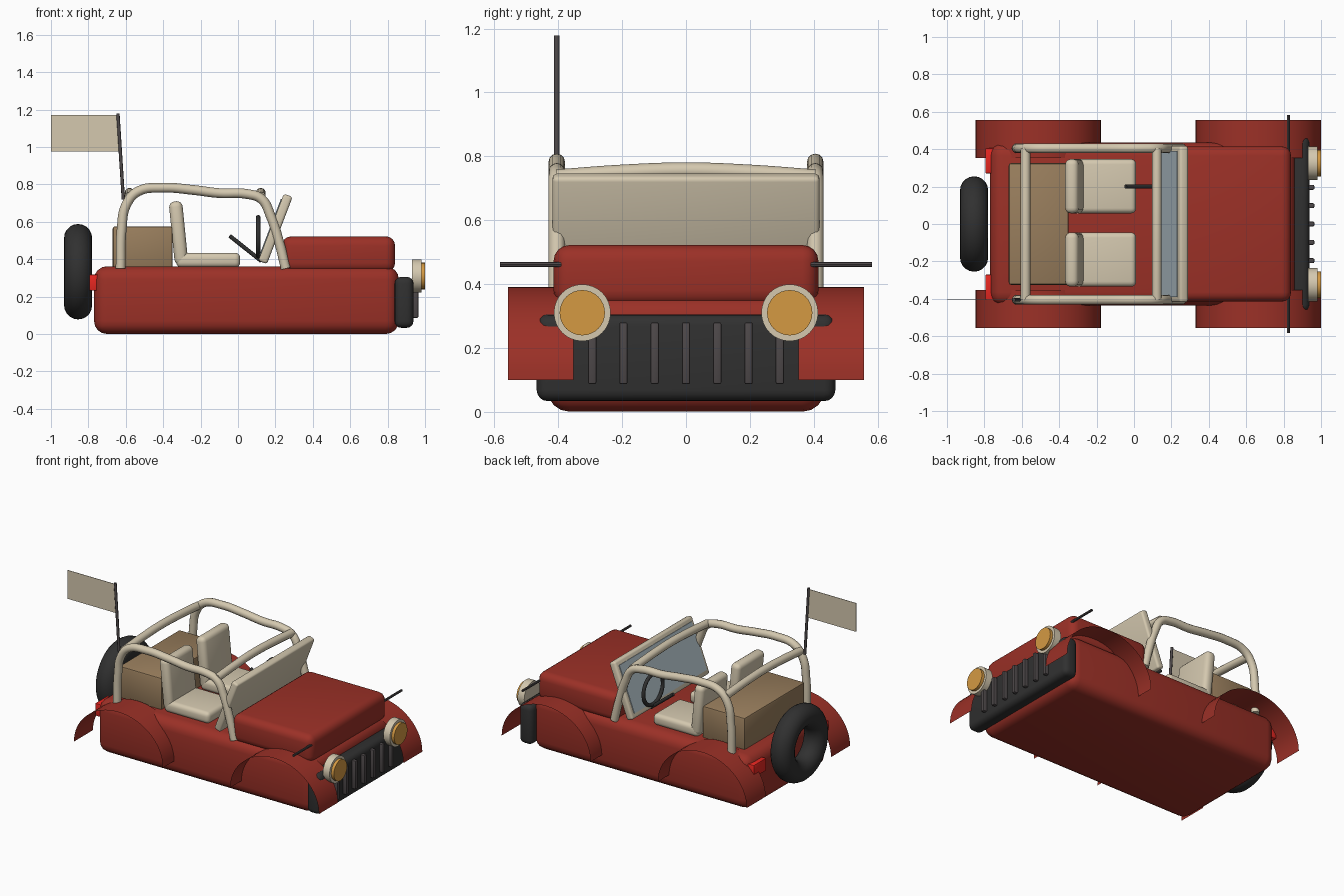
import bpy, bmesh, math
from mathutils import Vector

if "Cube" in bpy.data.objects:
    bpy.data.objects.remove(bpy.data.objects["Cube"])


def material(name, rgb):
    m = bpy.data.materials.new(name)
    m.diffuse_color = (*rgb, 1)
    m.use_nodes = True
    m.node_tree.nodes["Principled BSDF"].inputs["Base Color"].default_value = m.diffuse_color
    return m


RED = material("body red", (0.33, 0.030, 0.020))
CREAM = material("cream", (0.66, 0.58, 0.43))
BLACK = material("rubber black", (0.030, 0.030, 0.030))
GREY = material("dark grey", (0.075, 0.065, 0.067))
BROWN = material("cargo brown", (0.32, 0.21, 0.11))
AMBER = material("amber lens", (0.66, 0.32, 0.055))
GLASS = material("pale blue glass", (0.42, 0.51, 0.56))
TAIL = material("bright red", (0.80, 0.020, 0.015))


def finish(ob, name, mat, angle=40):
    ob.name = name
    ob.data.materials.clear()
    ob.data.materials.append(mat)
    bpy.ops.object.select_all(action='DESELECT')
    ob.select_set(True)
    bpy.context.view_layer.objects.active = ob
    bpy.ops.object.shade_smooth_by_angle(angle=math.radians(angle))
    return ob


def mesh_object(name, bm, mat):
    me = bpy.data.meshes.new(name)
    bm.to_mesh(me)
    bm.free()
    ob = bpy.data.objects.new(name, me)
    bpy.context.collection.objects.link(ob)
    return finish(ob, name, mat)


def box(name, mat, x, y, z, bevel=0.0, tilt=0.0, segments=4):
    """Box from (min, max) ranges, bevelled, tilted about y at its centre."""
    bm = bmesh.new()
    bmesh.ops.create_cube(bm, size=1)
    bmesh.ops.scale(bm, verts=bm.verts, vec=(x[1] - x[0], y[1] - y[0], z[1] - z[0]))
    if bevel:
        bmesh.ops.bevel(bm, geom=bm.edges[:], offset=bevel, segments=segments,
                        profile=0.5, affect='EDGES')
    ob = mesh_object(name, bm, mat)
    ob.location = (sum(x) / 2, sum(y) / 2, sum(z) / 2)
    ob.rotation_euler.y = tilt
    return ob


def rod(name, mat, a, b, radius, sides=16, caps=True):
    a, b = Vector(a), Vector(b)
    bm = bmesh.new()
    bmesh.ops.create_cone(bm, cap_ends=caps, segments=sides, radius1=radius,
                          radius2=radius, depth=(b - a).length)
    ob = mesh_object(name, bm, mat)
    ob.location = (a + b) / 2
    ob.rotation_euler = (b - a).to_track_quat('Z', 'Y').to_euler()
    return ob


def tube(name, mat, points, radius):
    """Smooth tube through the points."""
    cu = bpy.data.curves.new(name, 'CURVE')
    cu.dimensions = '3D'
    cu.bevel_depth = radius
    cu.bevel_resolution = 4
    cu.resolution_u = 6
    cu.use_fill_caps = True
    sp = cu.splines.new('BEZIER')
    sp.bezier_points.add(len(points) - 1)
    for bp, p in zip(sp.bezier_points, points):
        bp.co = p
        bp.handle_left_type = bp.handle_right_type = 'AUTO'
    ob = bpy.data.objects.new(name, cu)
    bpy.context.collection.objects.link(ob)
    bpy.ops.object.select_all(action='DESELECT')
    ob.select_set(True)
    bpy.context.view_layer.objects.active = ob
    bpy.ops.object.convert(target='MESH')
    return finish(bpy.context.object, name, mat)


def ring(name, mat, loc, major, minor):
    bpy.ops.mesh.primitive_torus_add(major_radius=major, minor_radius=minor,
                                     major_segments=48, minor_segments=20,
                                     location=loc, rotation=(0, math.pi / 2, 0))
    return finish(bpy.context.object, name, mat, 60)


def fender(name, cx, side):
    """Open thin arch: half ellipse swept outward from the body side."""
    bm = bmesh.new()
    rows = []
    for i in range(33):
        t = math.pi * i / 32
        px, pz = cx + 0.335 * math.cos(t), 0.10 + 0.29 * math.sin(t)
        rows.append([bm.verts.new((px, side * w, pz)) for w in (0.352, 0.557)])
    for (a, b), (c, d) in zip(rows, rows[1:]):
        bm.faces.new((a, b, d, c) if side > 0 else (a, c, d, b))
    return mesh_object(name, bm, RED)


# Body shell and bonnet
box("body_tub", RED, (-0.77, 0.86), (-0.435, 0.435), (0.0, 0.362), 0.07)
box("bonnet", RED, (0.235, 0.84), (-0.415, 0.415), (0.33, 0.522), 0.05)

# Grille block and slats
box("grille_block", BLACK, (0.838, 0.938), (-0.468, 0.468), (0.033, 0.305), 0.035)
for i in range(7):
    y = (i - 3) * 0.098
    box("grille_slat", GREY, (0.92, 0.964), (y - 0.013, y + 0.013), (0.086, 0.28), 0.006, 0, 2)

# Paired exterior parts
for side in (-1, 1):
    fender("front_fender", 0.665, side)
    fender("rear_fender", -0.512, side)
    rod("headlight_ring", CREAM, (0.93, side * 0.325, 0.31), (0.98, side * 0.325, 0.31), 0.089, 32)
    rod("headlight_lens", AMBER, (0.95, side * 0.325, 0.31), (1.0, side * 0.325, 0.31), 0.071, 32)
    rod("side_marker_bar", GREY, (0.825, side * 0.36, 0.461), (0.825, side * 0.583, 0.461),
        0.008, 8, False)
    y = sorted((side * 0.27, side * 0.405))
    box("tail_light", TAIL, (-0.795, -0.74), y, (0.232, 0.318), 0.006, 0, 2)

# Spare wheel
ring("spare_tyre", BLACK, (-0.855, 0, 0.333), 0.18, 0.075)

# Cargo box and seats
box("cargo_box", BROWN, (-0.67, -0.35), (-0.325, 0.325), (0.35, 0.575), 0.012, 0, 2)
for yc in (0.202, -0.19):
    span = (yc - 0.145, yc + 0.145)
    box("seat_cushion", CREAM, (-0.33, 0.012), span, (0.355, 0.434), 0.028)
    box("seat_back", CREAM, (-0.354, -0.282), span, (0.37, 0.71), 0.03, -0.10)

# Roll cage: side hoops and bowed cross bars
HOOP = [(-0.628, 0.35), (-0.622, 0.56), (-0.598, 0.69), (-0.535, 0.762), (-0.40, 0.782),
        (-0.24, 0.77), (-0.10, 0.753), (0.05, 0.748), (0.125, 0.722), (0.175, 0.63),
        (0.22, 0.49), (0.255, 0.35)]
for side in (-1, 1):
    tube("roll_cage_hoop", CREAM, [(x, side * 0.405, z) for x, z in HOOP], 0.026)
for x in (-0.58, 0.122):
    tube("roll_cage_cross_bar", CREAM,
         [(x, -0.405, 0.733), (x, -0.2, 0.748), (x, 0, 0.755), (x, 0.2, 0.748), (x, 0.405, 0.733)],
         0.026)

# Windshield panel leaning forward, with glass plate on the cabin side
lean = math.atan2(0.13, 0.34)
box("windshield_frame", CREAM, (0.175, 0.225), (-0.418, 0.418), (0.37, 0.754), 0.014, lean, 3)
off = 0.027
gx, gz = 0.20 - off * math.cos(lean), 0.562 + off * math.sin(lean)
box("windshield_glass", GLASS, (gx - 0.003, gx + 0.003), (-0.39, 0.39),
    (gz - 0.16, gz + 0.16), 0, lean)

# Steering wheel and lever
ring("steering_wheel", BLACK, (0.108, 0.2, 0.52), 0.104, 0.012)
rod("steering_column", BLACK, (-0.045, 0.2, 0.525), (0.125, 0.2, 0.39), 0.011, 12)

# Flag pole and flag
rod("flag_pole", GREY, (-0.613, -0.405, 0.72), (-0.642, -0.405, 1.178), 0.009, 10)
box("flag", CREAM, (-1.0, -0.638), (-0.4065, -0.4035), (0.975, 1.17))
